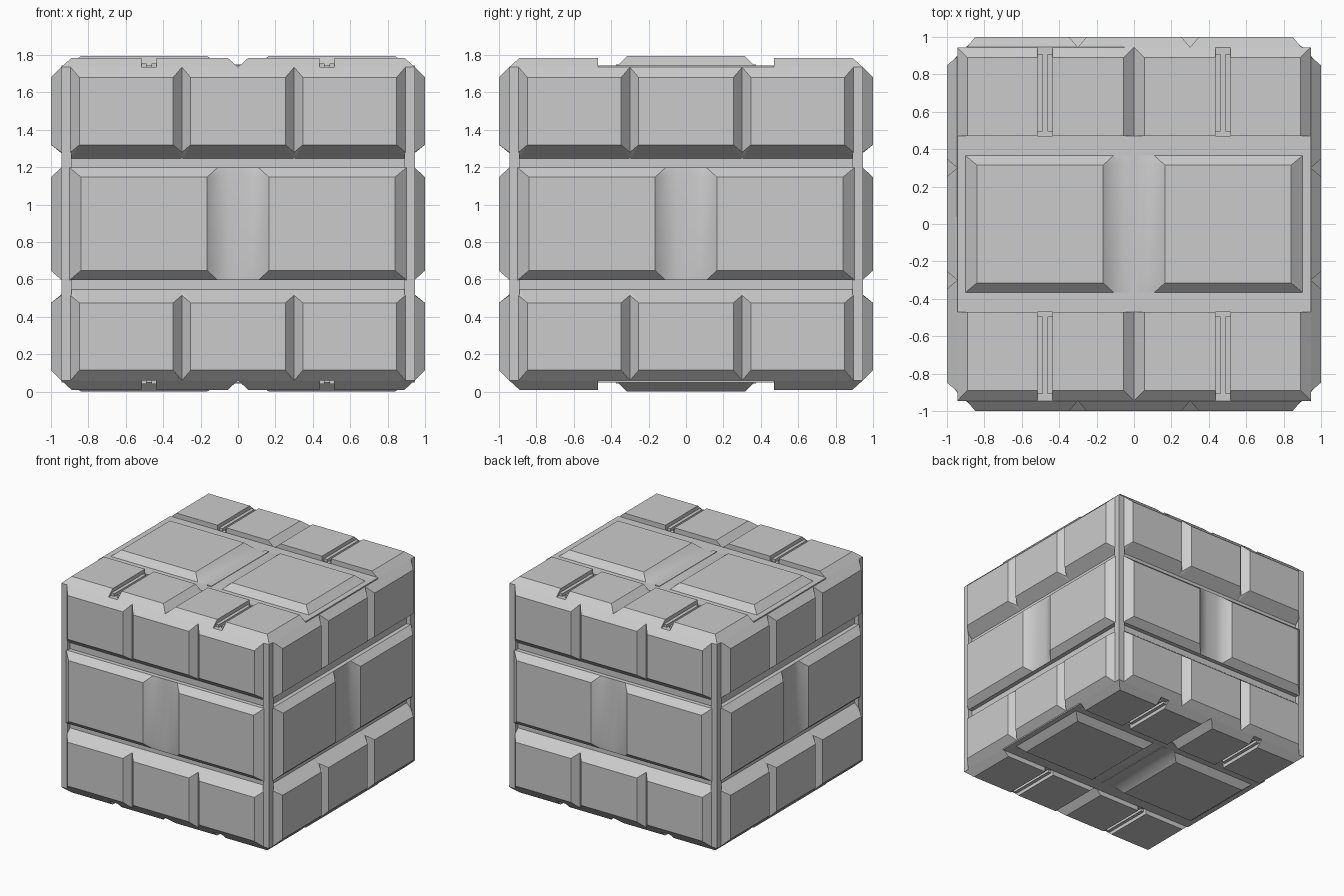
import bpy, bmesh
from math import pi, radians
from mathutils import Matrix, Vector

default = bpy.data.objects.get("Cube")
if default:
    bpy.data.objects.remove(default, do_unlink=True)

MID = 0.8975      # half height: every part is built around the block centre
CORE = 0.91       # deepest mortar plane
MORTAR = 0.945    # outer mortar plane

stone = bpy.data.materials.new("stone_grey")
stone.use_nodes = True
grey = (0.6, 0.6, 0.6, 1)
stone.diffuse_color = grey
bsdf = stone.node_tree.nodes["Principled BSDF"]
bsdf.inputs["Base Color"].default_value = grey
bsdf.inputs["Roughness"].default_value = 0.8


def hull(bm, points):
    """Add one convex solid around the points."""
    verts = [bm.verts.new(p) for p in points]
    out = bmesh.ops.convex_hull(bm, input=verts)
    loose = {v for key in ("geom_interior", "geom_unused") for v in out[key]
             if isinstance(v, bmesh.types.BMVert)}
    bmesh.ops.delete(bm, geom=list(loose), context="VERTS")


def box(bm, x0, x1, y0, y1, z0, z1):
    hull(bm, [(x, y, z) for x in (x0, x1) for y in (y0, y1) for z in (z0, z1)])


def make_mesh(name, bm, tidy=True):
    if tidy:
        bmesh.ops.dissolve_limit(bm, angle_limit=radians(1),
                                 verts=bm.verts[:], edges=bm.edges[:])
        bmesh.ops.recalc_face_normals(bm, faces=bm.faces[:])
    mesh = bpy.data.meshes.new(name)
    bm.to_mesh(mesh)
    bm.free()
    mesh.materials.append(stone)
    return mesh


def place(name, mesh, turn=None):
    ob = bpy.data.objects.new(name, mesh)
    bpy.context.collection.objects.link(ob)
    ob.matrix_world = Matrix.Translation((0, 0, MID)) @ (turn or Matrix())
    return ob


SIDES = {s: Matrix.Rotation(i * pi / 2, 4, "Z")
         for i, s in enumerate(("front", "left", "back", "right"))}
UPPER, LOWER = Matrix(), Matrix.Rotation(pi, 4, "Y")

# Core and corner posts
bm = bmesh.new()
box(bm, -CORE, CORE, -CORE, CORE, -0.835, 0.835)
place("mortar_core", make_mesh("mortar_core", bm))
bm = bmesh.new()
for sx in (-1, 1):
    for sy in (-1, 1):
        box(bm, sx * 0.89, sx * MORTAR, sy * 0.89, sy * MORTAR, -0.825, 0.825)
place("corner_posts", make_mesh("corner_posts", bm))

# Row of three bricks along the upper edge of a side
bm = bmesh.new()
for u0, u1 in ((-0.895, -0.3), (-0.3, 0.3), (0.3, 0.895)):
    pts = []
    for depth, inset, low, high in ((1, 0.047, 0.4225, 0.7825),
                                    (MORTAR, 0, 0.3825, 0.8375),
                                    (CORE - 0.01, 0, 0.3425, 0.8375)):
        pts += [(u, -depth, v) for u in (u0 + inset, u1 - inset) for v in (low, high)]
    hull(bm, pts)
edge_row = make_mesh("edge_brick_row", bm)

# Shallow bed behind the middle bricks
bm = bmesh.new()
box(bm, -0.895, 0.895, -MORTAR, -0.85, -0.3, 0.3)
middle_bed = make_mesh("middle_bed", bm)


def middle_bricks(name, base, rise, half):
    """Two bevelled bricks joined by a softly curved valley."""
    # columns: position at the rim, position at the face, height at the face
    right = [(0.05, 0.05, 0.05), (0.11, 0.11, 0.2), (0.11, 0.165, 1),
             (0.9, 0.84, 1), (0.9, 0.9, 0)]
    cols = [(-a, -b, h) for a, b, h in reversed(right)] + [(0, 0, 0.02)] + right
    bm = bmesh.new()
    rows = []
    for v, rim in ((-half, 1), (0.05 - half, 0), (half - 0.05, 0), (half, 1)):
        rows.append([bm.verts.new((a if rim else b, -base - (0 if rim else h * rise), v))
                     for a, b, h in cols])
    for r0, r1 in zip(rows, rows[1:]):
        for i in range(len(cols) - 1):
            bm.faces.new((r0[i], r0[i + 1], r1[i + 1], r1[i]))
    # pull the end columns into their bevel corners
    bmesh.ops.remove_doubles(bm, verts=bm.verts[:], dist=0.0001)
    return make_mesh(name, bm, tidy=False)


side_middle = middle_bricks("side_middle_bricks", MORTAR, 0.055, 0.3)
cap_middle = middle_bricks("cap_middle_bricks", 0.8475, 0.05, 0.365)

for side, turn in SIDES.items():
    place(side + "_upper_bricks", edge_row, turn)
    place(side + "_lower_bricks", edge_row, turn @ LOWER)
    place(side + "_middle_bed", middle_bed, turn)
    place(side + "_middle_bricks", side_middle, turn)

# Front and back brick rows of the top face, with notch and narrow slots
bm = bmesh.new()
for sx in (-1, 1):
    for sy in (-1, 1):
        for b0, b1, t0, t1 in ((0, 0.435, 0.055, 0.435), (0.515, MORTAR, 0.515, 0.89)):
            pts = []
            for x0, x1, y, z in ((b0, b1, MORTAR, 0.82), (b0, b1, MORTAR, 0.8375),
                                 (t0, t1, 0.89, 0.8875)):
                pts += [(sx * x, sy * yy, z) for x in (x0, x1) for yy in (0.47, y)]
            hull(bm, pts)
cap_rows = make_mesh("cap_brick_rows", bm)

# Ledges lining the slots
bm = bmesh.new()
for sx in (-1, 1):
    for sy in (-1, 1):
        for x in (0.435, 0.488):
            box(bm, sx * x, sx * (x + 0.027), sy * 0.495, sy * 0.91, 0.82, 0.8575)
slot_ledges = make_mesh("slot_ledges", bm)

# Mortar bed across the middle of the cap, with its centre strip
bm = bmesh.new()
box(bm, -MORTAR, MORTAR, -0.47, 0.47, 0.82, 0.8475)
box(bm, -0.02, 0.02, -0.375, 0.375, 0.83, 0.8525)
cap_bed = make_mesh("cap_mortar_bed", bm)

face_up = Matrix.Rotation(-pi / 2, 4, "X")
for cap, turn in (("top", UPPER), ("bottom", LOWER)):
    place(cap + "_brick_rows", cap_rows, turn)
    place(cap + "_slot_ledges", slot_ledges, turn)
    place(cap + "_mortar_bed", cap_bed, turn)
    place(cap + "_middle_bricks", cap_middle, turn @ face_up)

# Soft valleys, crisp brick edges
bpy.ops.object.select_all(action="DESELECT")
for ob in bpy.context.scene.objects:
    if ob.name in ("front_middle_bricks", "top_middle_bricks"):
        ob.select_set(True)
        bpy.context.view_layer.objects.active = ob
for mesh in (side_middle, cap_middle):
    mesh.shade_smooth()
    mesh.set_sharp_from_angle(angle=radians(35))
